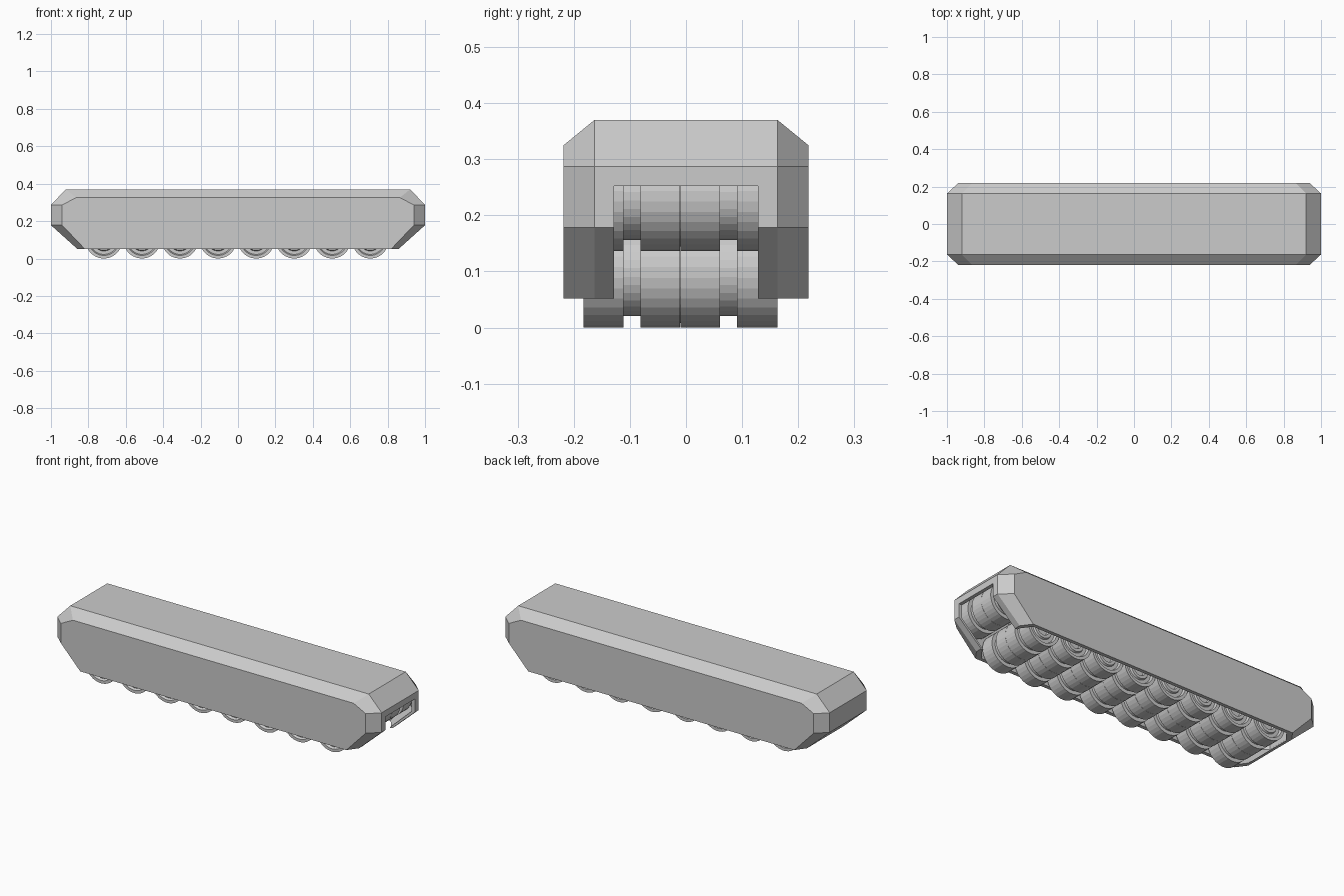
import bpy, bmesh, math
from mathutils import Vector

cube = bpy.data.objects.get("Cube")
if cube:
    bpy.data.objects.remove(cube, do_unlink=True)

grey = bpy.data.materials.new("plain_grey")
grey.use_nodes = True
colour = (0.6, 0.6, 0.6, 1)
grey.diffuse_color = colour
grey.node_tree.nodes["Principled BSDF"].inputs["Base Color"].default_value = colour


def make_object(name, bm):
    bmesh.ops.recalc_face_normals(bm, faces=bm.faces)
    mesh = bpy.data.meshes.new(name)
    bm.to_mesh(mesh)
    bm.free()
    mesh.materials.append(grey)
    obj = bpy.data.objects.new(name, mesh)
    bpy.context.collection.objects.link(obj)
    return obj


def bridge(bm, rings):
    for a, b in zip(rings, rings[1:]):
        for i in range(len(a)):
            j = (i + 1) % len(a)
            bm.faces.new((a[i], a[j], b[j], b[i]))


# Chamfered hull: side outline at the flanks, a larger one across the middle
def hull_shape(name, inset=0.0, drop=0.0):
    bm = bmesh.new()
    middle = [(0.92, 0.37 - inset), (1.0, 0.287), (1.0, 0.178), (0.86 - drop, 0.052 - drop)]
    flank = [(0.865, 0.325 - inset), (0.94, 0.287), (0.94, 0.178), (0.82 - drop, 0.052 - drop)]
    rings = []
    for y, half in ((-0.218, flank), (-0.163, middle), (0.163, middle), (0.218, flank)):
        y -= math.copysign(inset, y)
        outline = half + [(-x, z) for x, z in reversed(half)]
        rings.append([bm.verts.new((x - math.copysign(inset, x), y, z)) for x, z in outline])
    bridge(bm, rings)
    bm.faces.new(rings[0])
    bm.faces.new(rings[-1])
    return make_object(name, bm)


def box(name, low, high):
    bm = bmesh.new()
    bmesh.ops.create_cube(bm, size=1)
    low, high = Vector(low), Vector(high)
    for v in bm.verts:
        v.co = (low + high) / 2 + v.co * (high - low)
    return make_object(name, bm)


def cut(obj, cutter):
    mod = obj.modifiers.new("cut", 'BOOLEAN')
    mod.operation = 'DIFFERENCE'
    mod.solver = 'EXACT'
    mod.object = cutter
    graph = bpy.context.evaluated_depsgraph_get()
    mesh = bpy.data.meshes.new_from_object(obj.evaluated_get(graph))
    obj.modifiers.clear()
    obj.data = mesh
    bpy.data.objects.remove(cutter, do_unlink=True)


hull = hull_shape("hull")
cut(hull, hull_shape("hollow", inset=0.02, drop=0.06))
# Doorway through one end, open at the bottom
cut(hull, box("doorway", (0.75, -0.128, -0.1), (1.1, 0.128, 0.252)))

# Grooved roller: half profile of (distance from middle, radius), with dished ends
RADIUS, GROOVE, SIDES = 0.098, 0.078, 32
HALF = [(0.0005, 0.09), (0.0005, RADIUS), (0.071, RADIUS), (0.071, GROOVE),
        (0.101, GROOVE), (0.101, RADIUS), (0.173, RADIUS), (0.173, 0.082),
        (0.16, 0.076), (0.16, 0.058), (0.17, 0.054), (0.17, 0.038),
        (0.155, 0.034), (0.155, 0.016)]


def roller_mesh():
    bm = bmesh.new()
    profile = [(-d, r) for d, r in reversed(HALF)] + HALF
    rings = []
    for y, r in profile:
        angles = [2 * math.pi * (i + 0.5) / SIDES for i in range(SIDES)]
        rings.append([bm.verts.new((r * math.cos(a), y, r * math.sin(a))) for a in angles])
    bridge(bm, rings)
    bm.faces.new(rings[0])
    bm.faces.new(rings[-1])
    return make_object("roller_1", bm)


# Row of ground rollers, then the raised roller behind the doorway
first = roller_mesh()
spots = [(-0.717 + 0.2035 * i, RADIUS) for i in range(8)] + [(0.86, 0.234)]
for i, (x, z) in enumerate(spots):
    obj = first
    if i:
        name = "raised_roller" if i == 8 else f"roller_{i + 1}"
        obj = bpy.data.objects.new(name, first.data)
        bpy.context.collection.objects.link(obj)
    obj.location = (x, -0.01, z)
